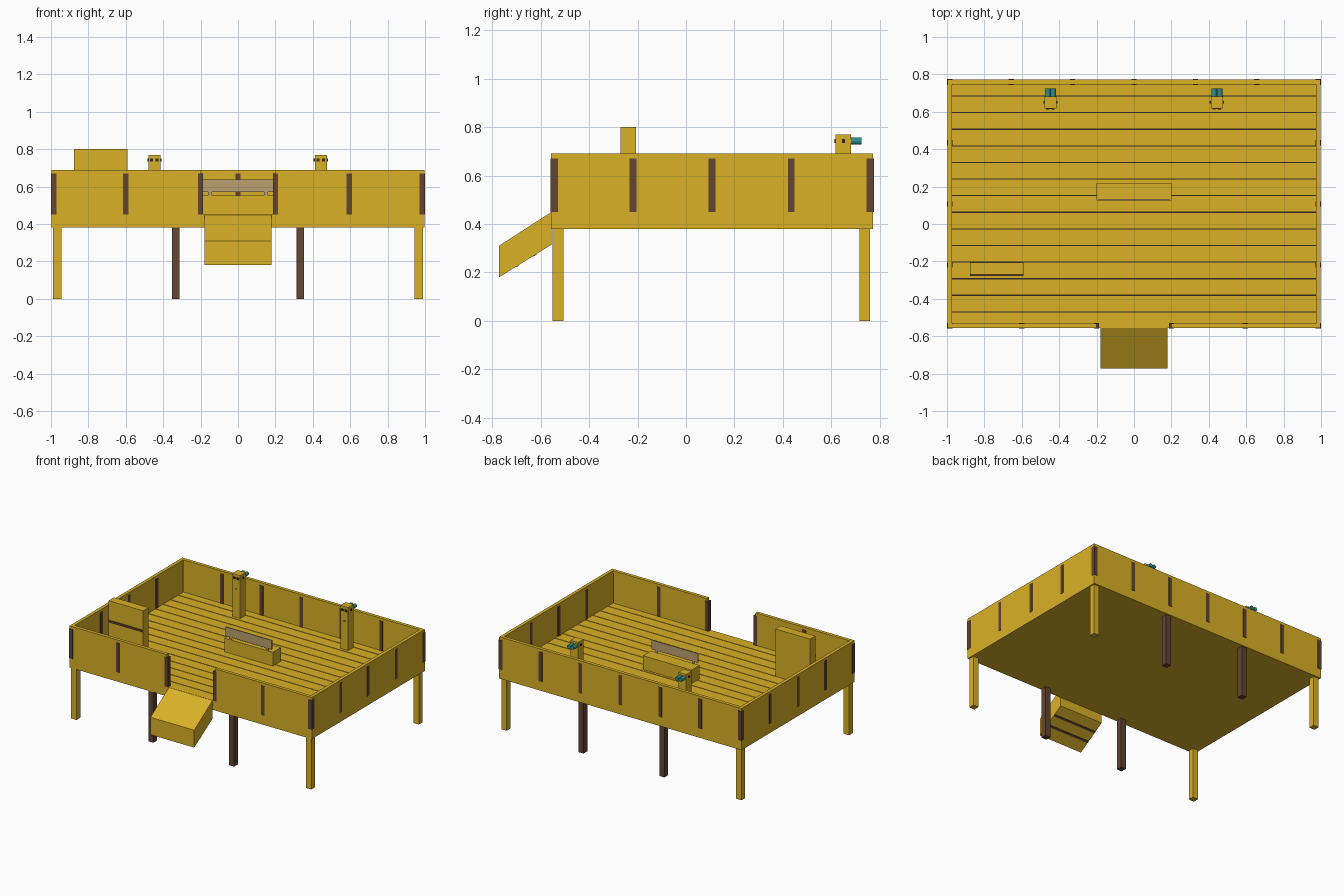
import bpy, bmesh, math
from mathutils import Matrix

if "Cube" in bpy.data.objects:
    bpy.data.objects.remove(bpy.data.objects["Cube"])


def material(name, rgb):
    m = bpy.data.materials.new(name)
    m.diffuse_color = (*rgb, 1)
    m.use_nodes = True
    m.node_tree.nodes["Principled BSDF"].inputs["Base Color"].default_value = m.diffuse_color
    return m


YELLOW = material("yellow_wood", (0.70, 0.44, 0.02))
BROWN = material("dark_brown_wood", (0.125, 0.060, 0.032))
TAN = material("tan_board", (0.50, 0.35, 0.16))
TEAL = material("teal_lens", (0.03, 0.27, 0.26))
DARK = material("dark_metal", (0.035, 0.022, 0.015))


def finish(name, bm, mat):
    bmesh.ops.recalc_face_normals(bm, faces=bm.faces[:])
    me = bpy.data.meshes.new(name)
    bm.to_mesh(me)
    bm.free()
    me.materials.append(mat)
    ob = bpy.data.objects.new(name, me)
    bpy.context.collection.objects.link(ob)
    return ob


def box(name, x, y, z, mat):
    """Box from (min, max) ranges on each axis."""
    bm = bmesh.new()
    size = Matrix.Diagonal((x[1] - x[0], y[1] - y[0], z[1] - z[0], 1))
    mid = Matrix.Translation([(a + b) / 2 for a, b in (x, y, z)])
    bmesh.ops.create_cube(bm, size=1, matrix=mid @ size)
    return finish(name, bm, mat)


def profile(name, pts, x0, x1, mat):
    """Extrude a (y, z) profile along x."""
    bm = bmesh.new()
    f = bm.faces.new([bm.verts.new((x0, y, z)) for y, z in pts])
    r = bmesh.ops.extrude_face_region(bm, geom=[f])
    verts = [v for v in r["geom"] if isinstance(v, bmesh.types.BMVert)]
    bmesh.ops.translate(bm, verts=verts, vec=(x1 - x0, 0, 0))
    return finish(name, bm, mat)


def tube(name, x, y0, y1, z, r, mat):
    """Cylinder lying along y."""
    bm = bmesh.new()
    m = Matrix.Translation((x, (y0 + y1) / 2, z)) @ Matrix.Rotation(math.pi / 2, 4, 'X')
    bmesh.ops.create_cone(bm, cap_ends=True, segments=12, radius1=r, radius2=r,
                          depth=y1 - y0, matrix=m)
    return finish(name, bm, mat)


X, Y0, Y1 = 0.998, -0.557, 0.772      # outer wall faces
FLOOR, TOP, T = 0.45, 0.69, 0.025

# deck base, edge frame and planks with dark gaps between them
box("deck_base", (-X, X), (Y0, Y1), (0.38, 0.44), YELLOW)
box("plank_gap_layer", (-0.975, 0.975), (Y0 + T, Y1 - T), (0.44, 0.444), DARK)
edges = [Y0] + [-0.47 + i * 0.0888 for i in range(14)] + [Y1]
for a, b in zip(edges, edges[1:]):
    box("deck_plank", (-X + 0.02, X - 0.02), (a + 0.003 * (a > Y0), b - 0.003 * (b < Y1)),
        (0.44, FLOOR), YELLOW)

# walls, with an entrance gap at the front
box("back_wall", (-X, X), (Y1 - T, Y1), (0.44, TOP), YELLOW)
for s in (-1, 1):
    box("side_wall", sorted((s * X, s * (X - T))), (Y0, Y1), (0.44, TOP), YELLOW)
    box("front_wall", sorted((s * 0.2, s * X)), (Y0, Y0 + T), (0.44, TOP), YELLOW)

# wall posts, standing slightly proud on both sides
W, P = 0.014, 0.003
PZ = (FLOOR, 0.67)
for x in (-0.985, -0.6, -0.2, 0.2, 0.595, 0.985):
    box("front_post", (x - W, x + W), (Y0 - P, Y0 + T + P), PZ, BROWN)
for i in range(7):
    x = -0.985 + i * 0.985 / 3
    box("back_post", (x - W, x + W), (Y1 - T - P, Y1 + P), PZ, BROWN)
for s in (-1, 1):
    for i in range(5):
        y = -0.546 + i * 0.3268
        box("side_post", sorted((s * (X - T - P), s * (X + 0.002))), (y - W, y + W), PZ, BROWN)

# legs
for y in (-0.528, 0.738):
    for s in (-1, 1):
        box("corner_leg", (s * 0.967 - 0.022, s * 0.967 + 0.022),
            (y - 0.022, y + 0.022), (0, 0.39), YELLOW)
        box("middle_leg", (s * 0.333 - 0.021, s * 0.333 + 0.021),
            (y - 0.022, y + 0.022), (0, 0.39), BROWN)

# entrance ramp with thin battens underneath
profile("entrance_ramp", [(-0.555, FLOOR), (-0.772, 0.31), (-0.772, 0.18), (-0.555, 0.315)],
        -0.18, 0.18, YELLOW)
for t in (0.33, 0.66):
    y, z = -0.772 + 0.217 * t, 0.18 + 0.135 * t
    profile("ramp_batten", [(y, z - 0.003), (y + 0.012, z + 0.0045),
                            (y + 0.012, z + 0.012), (y, z + 0.004)], -0.18, 0.18, BROWN)

# central bench with a raised board
box("bench_seat", (-0.2, 0.2), (0.125, 0.22), (FLOOR, 0.552), YELLOW)
box("bench_back", (-0.19, 0.19), (0.125, 0.133), (0.57, 0.638), TAN)
for s in (-1, 1):
    box("bench_bracket", (s * 0.15 - 0.01, s * 0.15 + 0.01), (0.127, 0.132), (0.55, 0.575), TAN)

# information stand with a dark ledge
box("info_stand", (-0.877, -0.592), (-0.27, -0.207), (FLOOR, 0.80), YELLOW)
box("info_ledge", (-0.877, -0.592), (-0.278, -0.269), (0.643, 0.657), BROWN)

# viewing scopes on pedestals
for cx in (-0.447, 0.443):
    box("scope_pedestal", (cx - 0.032, cx + 0.032), (0.618, 0.682), (FLOOR, 0.77), YELLOW)
    box("scope_hinge", (cx - 0.038, cx + 0.038), (0.643, 0.657), (0.735, 0.75), DARK)
    box("scope_coin_slot", (cx - 0.008, cx + 0.008), (0.615, 0.62), (0.66, 0.665), DARK)
    for s in (-1, 1):
        tube("scope_lens", cx + s * 0.015, 0.67, 0.725, 0.742, 0.0145, TEAL)
        box("scope_eyepiece", (cx + s * 0.015 - 0.008, cx + s * 0.015 + 0.008),
            (0.612, 0.62), (0.735, 0.75), DARK)
